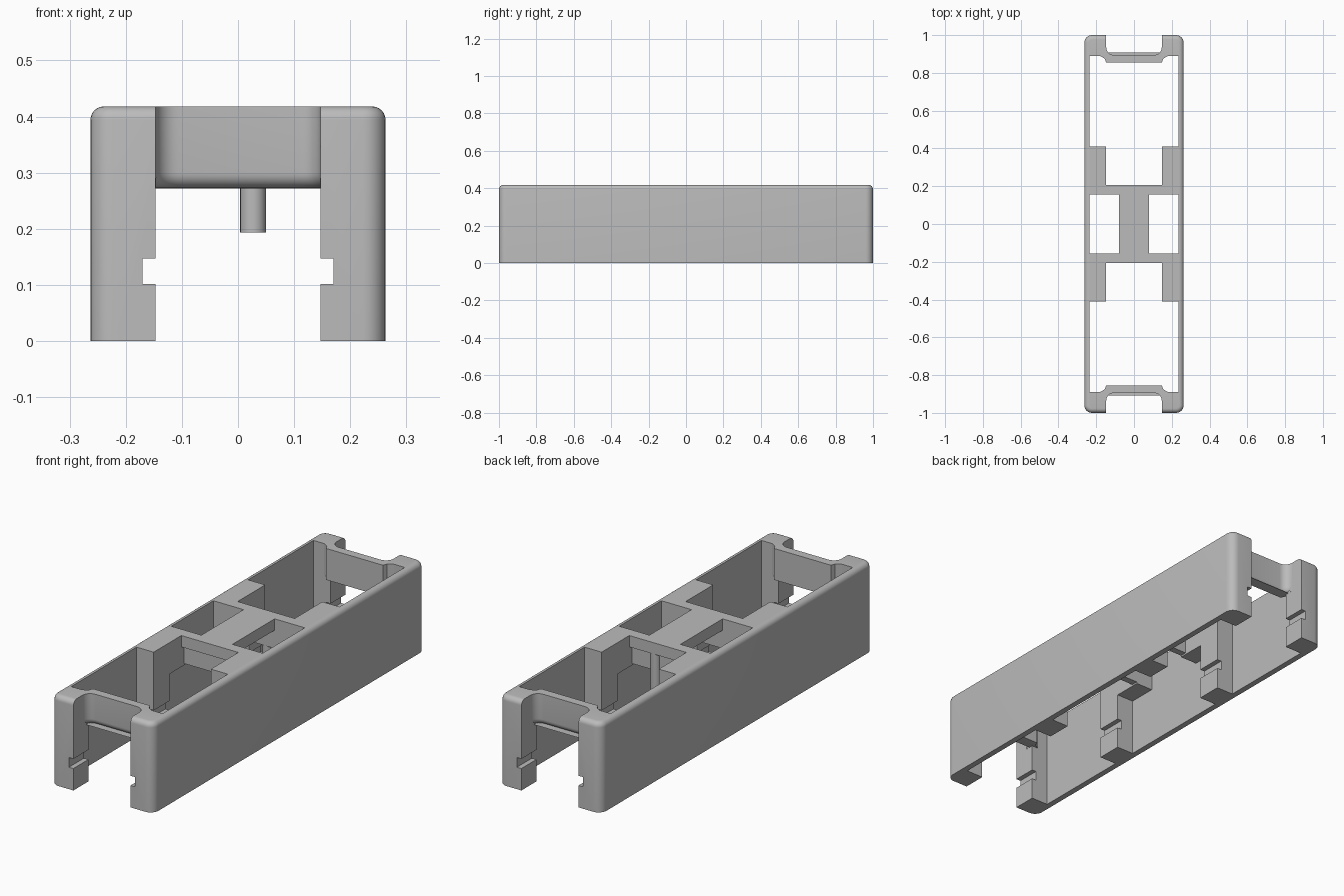
import bpy, bmesh, math

if "Cube" in bpy.data.objects:
    bpy.data.objects.remove(bpy.data.objects["Cube"], do_unlink=True)

grey = bpy.data.materials.new("plain grey")
grey.use_nodes = True
GREY = (0.5, 0.5, 0.5, 1)
grey.diffuse_color = GREY
grey.node_tree.nodes["Principled BSDF"].inputs["Base Color"].default_value = GREY

TOP, WIDE, INNER, WALL = 0.418, 0.263, 0.147, 0.235
STEP = 0.272  # underside of the end bars and pillar blocks


def finish(bm, name):
    bmesh.ops.recalc_face_normals(bm, faces=bm.faces)
    mesh = bpy.data.meshes.new(name)
    bm.to_mesh(mesh)
    bm.free()
    mesh.materials.append(grey)
    ob = bpy.data.objects.new(name, mesh)
    bpy.context.collection.objects.link(ob)
    return ob


def smooth(ob, angle=30):
    bpy.ops.object.select_all(action="DESELECT")
    ob.select_set(True)
    bpy.context.view_layer.objects.active = ob
    bpy.ops.object.shade_smooth_by_angle(angle=math.radians(angle))


def box_bm(x, y, z):
    bm = bmesh.new()
    bmesh.ops.create_cube(bm, size=1)
    for v in bm.verts:
        v.co = [r[0] if c < 0 else r[1] for c, r in zip(v.co, (x, y, z))]
    return bm


def box(name, x, y, z):
    return finish(box_bm(x, y, z), name)


def bevel(bm, edges, width):
    bmesh.ops.bevel(bm, geom=edges, offset=width, segments=6, profile=0.5,
                    affect="EDGES", clamp_overlap=False)


# Outer block: rounded upright corners, then a rounded top rim
bm = box_bm((-WIDE, WIDE), (-1, 1), (0, TOP))
bevel(bm, [e for e in bm.edges
           if abs(e.verts[0].co.z - e.verts[1].co.z) > 0.1], 0.04)
bevel(bm, [e for e in bm.edges
           if all(v.co.z > TOP - 0.001 for v in e.verts)], 0.024)
body = finish(bm, "side_rails")


# Hollow it out
def cut(half_x, y, z=(-0.1, 0.6)):
    cutter = box("cutter", (-half_x, half_x), y, z)
    cutter.hide_render = True
    mod = body.modifiers.new("cut", "BOOLEAN")
    mod.operation, mod.solver, mod.object = "DIFFERENCE", "EXACT", cutter
    bpy.ops.object.select_all(action="DESELECT")
    bpy.context.view_layer.objects.active = body
    body.select_set(True)
    bpy.ops.object.modifier_apply(modifier=mod.name)
    bpy.data.objects.remove(cutter, do_unlink=True)


cut(INNER, (-1.1, 1.1))                       # open channel
cut(WALL, (0.41, 0.89))                       # large pockets
cut(WALL, (-0.89, -0.41))
cut(WALL, (-0.155, 0.155))                    # middle windows
cut(WALL, (-0.29, 0.29), (-0.1, STEP))        # space under pillar blocks
cut(0.17, (-1.1, 1.1), (0.102, 0.147))        # slide groove
smooth(body)

# Middle bridge
box("bridge_strip", (-0.08, 0.08), (-0.16, 0.16), (0.365, TOP))
for side, label in ((-1, "front"), (1, "back")):
    box(label + "_cross_bar", (-0.15, 0.15),
        sorted((side * 0.155, side * 0.207)), (0.365, TOP))
    box(label + "_cross_rib", (-0.15, 0.15),
        sorted((side * 0.155, side * 0.187)), (0.28, 0.37))

    # End bar: plan with concave fillets, rounded along its lower outer edge
    half = [(INNER, 0.855), (0.155, 0.875), (0.18, 0.89), (0.18, 0.9),
            (INNER, 0.9), (INNER, 0.935)]
    for i in range(1, 9):
        a = math.pi / 2 * i / 8
        half.append((0.107 + 0.04 * math.cos(a), 0.935 - 0.04 * math.sin(a)))
    plan = half + [(-x, y) for x, y in reversed(half)]
    bm = bmesh.new()
    face = bm.faces.new([bm.verts.new((x, side * y, STEP)) for x, y in plan])
    up = bmesh.ops.extrude_face_region(bm, geom=[face])["geom"]
    for v in up:
        if isinstance(v, bmesh.types.BMVert):
            v.co.z = TOP
    bmesh.ops.recalc_face_normals(bm, faces=bm.faces)
    bevel(bm, [e for e in bm.edges
               if all(v.co.z < STEP + 0.001 and abs(v.co.y) > 0.894
                      and abs(v.co.x) < INNER - 0.0005 for v in e.verts)], 0.028)
    smooth(finish(bm, label + "_end_bar"))

# Locating pin under the back cross bar
bm = bmesh.new()
bmesh.ops.create_cone(bm, cap_ends=True, segments=24, radius1=0.023,
                      radius2=0.023, depth=0.18)
bmesh.ops.translate(bm, verts=bm.verts, vec=(0.027, 0.181, 0.283))
smooth(finish(bm, "locating_pin"))
